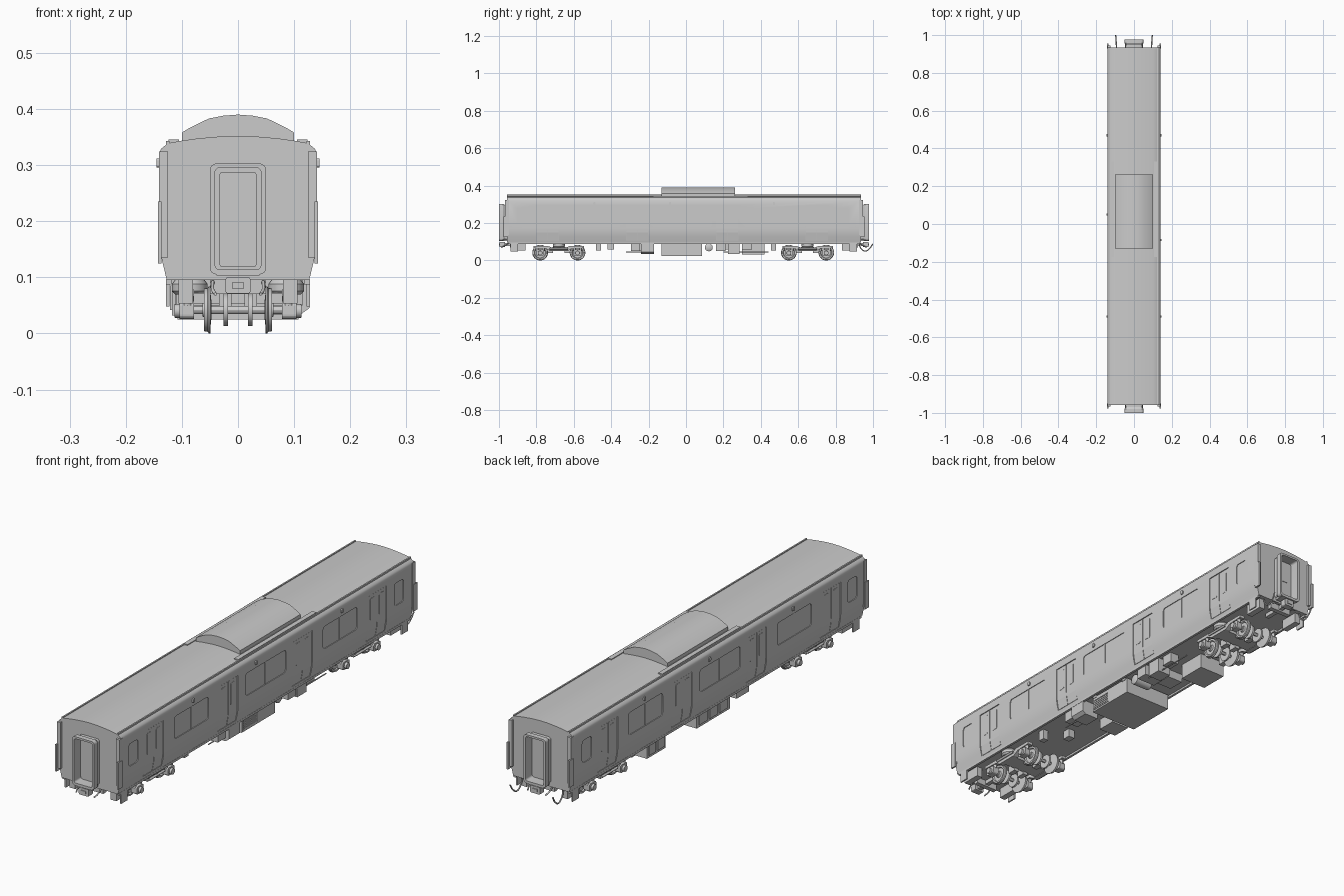
import bpy, bmesh, math
from mathutils import Vector

if "Cube" in bpy.data.objects:
    bpy.data.objects.remove(bpy.data.objects["Cube"])


def finish(name, bm, smooth=False):
    bmesh.ops.recalc_face_normals(bm, faces=bm.faces)
    me = bpy.data.meshes.new(name)
    bm.to_mesh(me)
    bm.free()
    ob = bpy.data.objects.new(name, me)
    bpy.context.collection.objects.link(ob)
    if smooth:
        shade(ob)
    return ob


def shade(ob):
    bpy.ops.object.select_all(action='DESELECT')
    ob.select_set(True)
    bpy.context.view_layer.objects.active = ob
    bpy.ops.object.shade_smooth_by_angle(angle=math.radians(30))


def prism(name, pts, axis, a, b, smooth=False):
    """Extrude a 2D outline from a to b; axis 'x' takes (y, z), 'y' takes (x, z)."""
    put = (lambda p, t: (t, p[0], p[1])) if axis == 'x' else (lambda p, t: (p[0], t, p[1]))
    bm = bmesh.new()
    lo = [bm.verts.new(put(p, a)) for p in pts]
    hi = [bm.verts.new(put(p, b)) for p in pts]
    bm.faces.new(lo)
    bm.faces.new(hi)
    for i in range(len(pts)):
        j = (i + 1) % len(pts)
        bm.faces.new((lo[i], lo[j], hi[j], hi[i]))
    return finish(name, bm, smooth)


def box(name, x0, x1, y0, y1, z0, z1):
    return prism(name, [(x0, z0), (x1, z0), (x1, z1), (x0, z1)], 'y', y0, y1)


def rounded(u0, u1, v0, v1, r, n=4):
    pts = []
    for k, (u, v) in enumerate([(u1 - r, v1 - r), (u0 + r, v1 - r), (u0 + r, v0 + r), (u1 - r, v0 + r)]):
        for i in range(n + 1):
            t = math.pi / 2 * (k + i / n)
            pts.append((u + r * math.cos(t), v + r * math.sin(t)))
    return pts


def lathe(name, prof, centre, axis='x', n=24):
    """Spin (offset, radius) points around an axis, closing both ends."""
    bm = bmesh.new()
    rings = []
    for o, r in prof:
        ring = []
        for i in range(n):
            c, s = r * math.cos(2 * math.pi * i / n), r * math.sin(2 * math.pi * i / n)
            p = {'x': (o, c, s), 'y': (c, o, s), 'z': (c, s, o)}[axis]
            ring.append(bm.verts.new(Vector(centre) + Vector(p)))
        rings.append(ring)
    for a, b in zip(rings, rings[1:]):
        for i in range(n):
            bm.faces.new((a[i], a[(i + 1) % n], b[(i + 1) % n], b[i]))
    bm.faces.new(rings[0])
    bm.faces.new(rings[-1])
    return finish(name, bm, True)


def pipe(name, pts, r):
    cu = bpy.data.curves.new(name, 'CURVE')
    cu.dimensions = '3D'
    cu.bevel_depth, cu.bevel_resolution, cu.resolution_u = r, 2, 6
    sp = cu.splines.new('BEZIER')
    sp.bezier_points.add(len(pts) - 1)
    for bp, p in zip(sp.bezier_points, pts):
        bp.co = p
        bp.handle_left_type = bp.handle_right_type = 'AUTO'
    bpy.context.collection.objects.link(bpy.data.objects.new(name, cu))


# Body shell: half cross-section mirrored, then run along y
half = [(0.127, 0.095), (0.131, 0.112), (0.1355, 0.13), (0.139, 0.15), (0.14, 0.17), (0.14, 0.322),
        (0.137, 0.329), (0.125, 0.339), (0.1, 0.3435), (0.075, 0.347), (0.05, 0.3495), (0.025, 0.3515)]
section = half + [(0, 0.352)] + [(-x, z) for x, z in reversed(half)]
body = prism("body_shell", section, 'y', -0.957, 0.935)

# Recesses for doors and windows
door_y = [-0.80, -0.32, 0.16, 0.64]
windows = [(-0.905, -0.845), (-0.61, -0.39), (-0.15, 0.11), (0.35, 0.57), (0.81, 0.87)]
cutters = []
for s in (-1, 1):
    recess = [(0.136, 0.295), (0.136, 0.17), (0.135, 0.15), (0.1315, 0.13), (0.128, 0.108), (0.16, 0.108), (0.16, 0.295)]
    for y in door_y:
        cutters.append(prism("cutter", [(s * x, z) for x, z in recess], 'y', y, y + 0.12))
    for a, b in windows:
        cutters.append(prism("cutter", rounded(a, b, 0.19, 0.282, 0.012), 'x', s * 0.137, s * 0.16))
bpy.ops.object.select_all(action='DESELECT')
for c in cutters:
    c.select_set(True)
bpy.context.view_layer.objects.active = cutters[0]
bpy.ops.object.join()
cutter = bpy.context.view_layer.objects.active
cutter.hide_render = True
mod = body.modifiers.new("recesses", 'BOOLEAN')
mod.operation, mod.object, mod.solver = 'DIFFERENCE', cutter, 'EXACT'
bpy.context.view_layer.objects.active = body
bpy.ops.object.modifier_apply(modifier=mod.name)
bpy.data.objects.remove(cutter)
shade(body)

for s in (-1, 1):
    # Sliding door leaves with window trims
    leaf = [(0.134, 0.293), (0.138, 0.293), (0.138, 0.17), (0.137, 0.15), (0.1335, 0.13), (0.13, 0.11), (0.126, 0.11)]
    for y in door_y:
        for k in (0, 1):
            a = y + 0.002 + k * 0.059
            prism("door_leaf", [(s * x, z) for x, z in leaf], 'y', a, a + 0.057)
            prism("door_window", rounded(a + 0.014, a + 0.043, 0.19, 0.28, 0.006), 'x', s * 0.136, s * 0.139)
    # Window centre bars and sill, gutter, roof strip
    for a, b in windows[1:4]:
        m = (a + b) / 2
        box("window_bar", s * 0.135, s * 0.139, m - 0.003, m + 0.003, 0.19, 0.282)
    box("roof_gutter", s * 0.122, s * 0.128, -0.957, 0.935, 0.333, 0.343)
    box("side_sill", s * 0.118, s * 0.128, -0.95, 0.93, 0.087, 0.096)
    box("roof_side_strip", s * 0.105, s * 0.124, -0.175, 0.33, 0.337, 0.346)
    # Side lamps
    for y in (-0.49, 0.05 if s < 0 else -0.085, 0.47):
        prism("side_lamp", rounded(y - 0.006, y + 0.006, 0.296, 0.312, 0.004), 'x', s * 0.139, s * 0.145)
    # Corner posts and guard plates at both ends
    for e, y in ((-1, -0.957), (1, 0.935)):
        box("corner_post", s * 0.125, s * 0.141, y - e * 0.01, y + e * 0.01, 0.135, 0.324)
        box("corner_guard", s * 0.136, s * 0.143, y - e * 0.006, y + e * 0.02, 0.125, 0.235)

# Roof air conditioning unit
hood = [(0.1, 0.335), (0.1, 0.358), (0.085, 0.367), (0.052, 0.383), (0.026, 0.388)]
prism("roof_unit", hood + [(0, 0.39)] + [(-x, z) for x, z in reversed(hood)], 'y', -0.13, 0.262, True)

for e, y in ((-1, -0.957), (1, 0.935)):
    # Gangway: open rounded tunnel with a door inside
    tip = y + e * 0.043
    outer, inner = rounded(-0.05, 0.05, 0.105, 0.303, 0.012), rounded(-0.041, 0.041, 0.114, 0.295, 0.008)
    neck = rounded(-0.044, 0.044, 0.111, 0.297, 0.01)
    bm = bmesh.new()
    rings = [[bm.verts.new((x, t, z)) for x, z in pts] for pts, t in
             ((neck, y - e * 0.004), (neck, y + e * 0.012), (outer, y + e * 0.022), (outer, tip),
              (inner, tip), (inner, y - e * 0.004))]
    for a, b in zip(rings, rings[1:] + rings[:1]):
        for i in range(len(a)):
            j = (i + 1) % len(a)
            bm.faces.new((a[i], a[j], b[j], b[i]))
    finish("gangway_frame", bm, True)
    prism("end_door", rounded(-0.033, 0.033, 0.118, 0.288, 0.006), 'y', y, y + e * 0.004)
    prism("end_door_window", rounded(-0.02, 0.02, 0.2, 0.275, 0.006), 'y', y, y + e * 0.006)
    box("gangway_footplate", -0.038, 0.038, y, tip, 0.103, 0.112)
    # Coupler and brackets
    box("coupler_shank", -0.009, 0.009, y - e * 0.1, y + e * 0.03, 0.077, 0.093)
    prism("coupler_head", rounded(-0.022, 0.022, 0.071, 0.1, 0.004), 'y', y + e * 0.012, y + e * 0.04)
    box("coupler_face", -0.011, 0.011, y + e * 0.036, y + e * 0.043, 0.08, 0.091)
    box("coupler_carrier", -0.05, 0.05, y - e * 0.035, y - e * 0.015, 0.07, 0.097)
    for s in (-1, 1):
        box("end_equipment_box", s * 0.08, s * 0.106, y - e * 0.1, y - e * 0.02, 0.053, 0.097)
        box("end_step", s * 0.122, s * 0.128, y - e * 0.06, y - e * 0.02, 0.048, 0.09)
        pipe("brake_hose", [(s * 0.045, y - e * 0.01, 0.092), (s * 0.045, y + e * 0.015, 0.078), (s * 0.04, y + e * 0.03, 0.07)], 0.003)

# Hanging jumper cables at the rear end
for s in (-1, 1):
    pipe("jumper_cable", [(s * 0.093, 0.925, 0.09), (s * 0.093, 0.935, 0.065), (s * 0.094, 0.957, 0.05),
                          (s * 0.095, 0.98, 0.062), (s * 0.097, 0.998, 0.088)], 0.003)

# Bogies
for cy in (-0.68, 0.65):
    for y in (cy - 0.1, cy + 0.1):
        lathe("axle", [(-0.1, 0.007), (0.1, 0.007)], (0, y, 0.042), n=12)
        for s in (-1, 1):
            lathe("wheel", [(s * o, r) for o, r in ((0.047, 0.012), (0.049, 0.03), (0.049, 0.042), (0.052, 0.042),
                  (0.054, 0.039), (0.061, 0.038), (0.061, 0.031), (0.056, 0.028), (0.056, 0.014), (0.063, 0.012))], (0, y, 0.042), n=32)
            lathe("brake_disc", [(s * 0.018, 0.029), (s * 0.026, 0.029)], (0, y, 0.042))
            prism("axle_box", rounded(y - 0.022, y + 0.022, 0.026, 0.058, 0.008), 'x', s * 0.078, s * 0.104)
            lathe("axle_cap", [(s * 0.1, 0.013), (s * 0.113, 0.012)], (0, y, 0.04), n=16)
            for d in (-0.017, 0.017):
                lathe("axle_spring", [(0.05, 0.008), (0.076, 0.008)], (s * 0.09, y + d, 0), 'z', 12)
    for s in (-1, 1):
        frame = [(0.135, 0.066), (0.135, 0.078), (0.06, 0.078), (0.04, 0.07), (-0.04, 0.07), (-0.06, 0.078), (-0.135, 0.078),
                 (-0.135, 0.066), (-0.07, 0.064), (-0.045, 0.05), (0.045, 0.05), (0.07, 0.064)]
        prism("bogie_side_frame", [(cy + a, z) for a, z in frame], 'x', s * 0.078, s * 0.1)
        lathe("air_spring", [(0.069, 0.026), (0.076, 0.032), (0.088, 0.032), (0.096, 0.026)], (s * 0.086, cy, 0), 'z')
        pipe("damper", [(s * 0.108, cy - 0.05, 0.062), (s * 0.108, cy + 0.05, 0.062)], 0.005)
        for e in (-1, 1):
            box("brake_unit", s * 0.012, s * 0.034, cy + e * 0.03, cy + e * 0.066, 0.04, 0.07)
    box("bogie_bolster", -0.08, 0.08, cy - 0.035, cy + 0.035, 0.052, 0.072)
    lathe("bogie_pivot", [(0.06, 0.03), (0.097, 0.03)], (0, cy, 0), 'z')

# Underfloor equipment: x0, x1, y0, y1, z0, z1
gear = [("main_equipment_box", -0.108, 0.108, -0.13, 0.085, 0.025, 0.09), ("battery_box", -0.118, 0, 0.30, 0.42, 0.032, 0.096),
        ("control_box", 0.03, 0.115, 0.16, 0.21, 0.05, 0.096), ("valve_box", 0.05, 0.11, 0.225, 0.285, 0.035, 0.096),
        ("relay_box", 0.06, 0.1, 0.30, 0.35, 0.055, 0.096), ("resistor_box", -0.05, 0.02, 0.17, 0.24, 0.06, 0.096),
        ("compressor_box", -0.11, -0.03, -0.25, -0.17, 0.05, 0.096), ("small_box", 0.07, 0.095, -0.482, -0.455, 0.052, 0.096),
        ("small_box", -0.09, -0.065, 0.455, 0.48, 0.052, 0.096), ("hanger_beam", -0.11, 0.11, -0.125, -0.105, 0.085, 0.097),
        ("hanger_beam", -0.11, 0.11, 0.055, 0.075, 0.085, 0.097), ("drain_box", -0.01, 0.02, -0.42, -0.385, 0.06, 0.096)]
for name, *dims in gear:
    box(name, *dims)
prism("inverter_box", [(0.05, 0.096), (0.127, 0.096), (0.127, 0.045), (0.112, 0.034), (0.05, 0.034)], 'y', -0.24, -0.17)
box("inverter_side_box", 0.05, 0.115, -0.295, -0.245, 0.05, 0.096)
box("main_box_grille_frame", 0.107, 0.11, -0.125, -0.03, 0.032, 0.075)
for i in range(5):
    z = 0.037 + i * 0.008
    box("grille_slat", 0.109, 0.112, -0.12, -0.035, z, z + 0.004)
for y in (-0.11, -0.045, 0.02):
    box("access_panel", -0.111, -0.106, y, y + 0.05, 0.035, 0.08)
for y in (0.31, 0.365):
    box("access_panel", -0.121, -0.116, y, y + 0.045, 0.042, 0.085)
lathe("air_tank", [(0.02, 0.012), (0.025, 0.021), (0.1, 0.021), (0.105, 0.012)], (0, 0.122, 0.07))
for a, b in ((-0.32, -0.17), (0.2, 0.44)):
    pipe("air_pipe", [(0.09, a, 0.045), (0.09, b, 0.045)], 0.0025)
